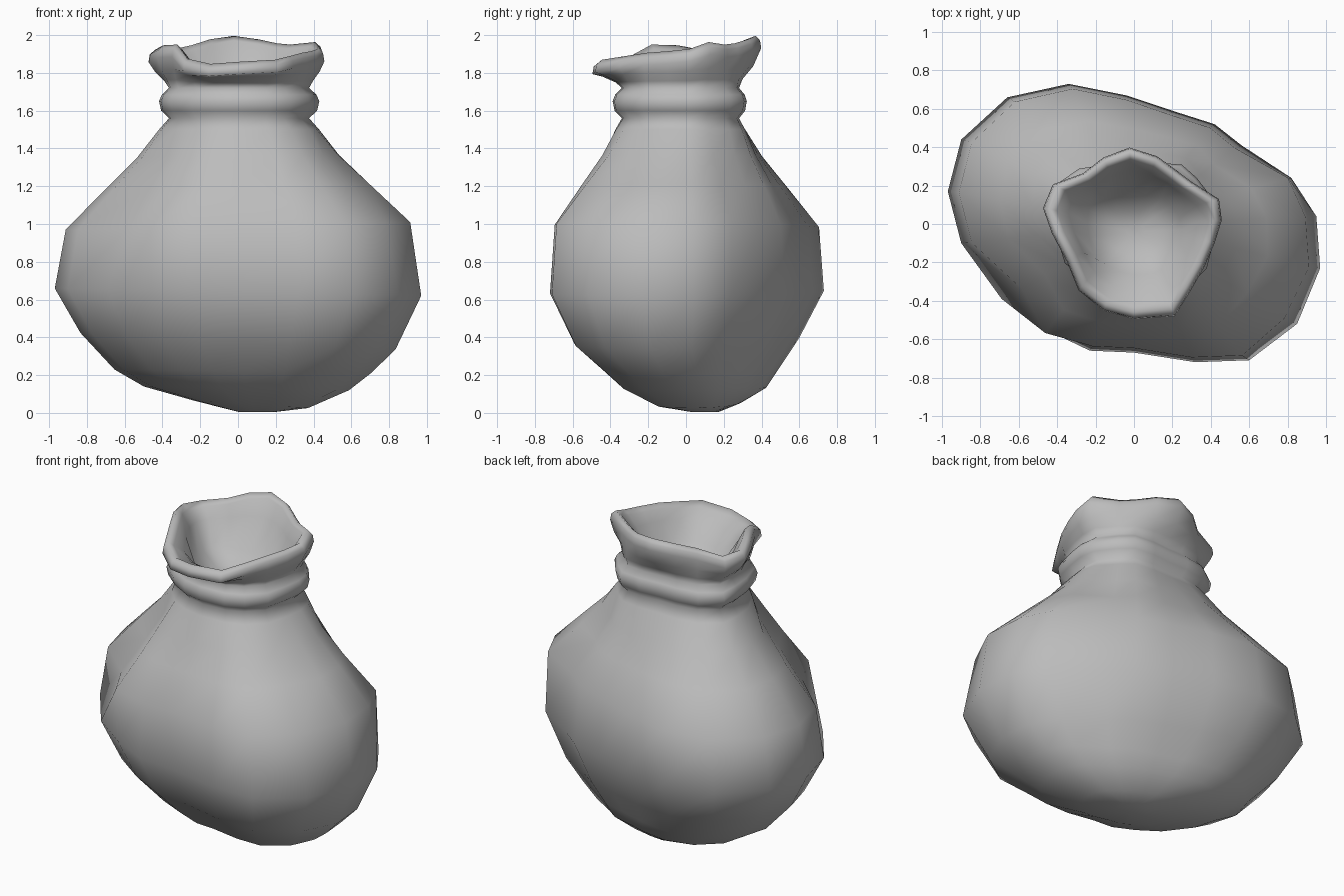
import bpy, bmesh, math
from mathutils import Vector

default_cube = bpy.data.objects.get("Cube")
if default_cube:
    bpy.data.objects.remove(default_cube, do_unlink=True)

# Outlines seen from above, counter-clockwise
BELLY = [(.95, .04), (.82, .24), (.56, .41), (.42, .52), (.2, .59), (-.04, .67),
         (-.34, .73), (-.66, .66), (-.9, .44), (-.97, .17), (-.9, -.1),
         (-.69, -.39), (-.46, -.55), (-.23, -.66), (0, -.67), (.32, -.72),
         (.6, -.71), (.85, -.52), (.97, -.23)]
NECK = [(.39, 0), (.37, .15), (.2, .3), (0, .28), (-.22, .28), (-.37, .2), (-.38, 0),
        (-.32, -.2), (-.15, -.32), (.05, -.36), (.22, -.33), (.35, -.2)]
# The mouth outline also carries the height of the uneven rim
MOUTH = [(.46, 0, 1.92), (.44, .15, 1.97), (.3, .22, 1.95), (.18, .31, 1.96),
         (.04, .41, 2), (-.12, .38, 1.99), (-.25, .27, 1.95), (-.44, .2, 1.91),
         (-.48, .1, 1.92), (-.42, -.07, 1.95), (-.33, -.23, 1.95), (-.27, -.4, 1.84),
         (-.12, -.47, 1.85), (.02, -.5, 1.86), (.22, -.48, 1.87), (.38, -.2, 1.91)]


def sample(outline, angle):
    """Point where a ray from the middle crosses an outline."""
    pts = [Vector(p).to_3d() if len(p) == 2 else Vector(p) for p in outline]
    n = Vector((-math.sin(angle), math.cos(angle), 0))
    d = Vector((math.cos(angle), math.sin(angle), 0))
    for a, b in zip(pts, pts[1:] + pts[:1]):
        da, db = a.dot(n), b.dot(n)
        if da <= 1e-7 and db > 1e-7:
            p = a.lerp(b, -da / (db - da))
            if p.dot(d) > 0:
                return p
    return pts[0].copy()


angles = [math.atan2(y, x) for x, y in BELLY]
belly = [Vector((x, y, 0)) for x, y in BELLY]
neck = [sample(NECK, a) for a in angles]
mouth = [sample(MOUTH, a) for a in angles]
rings = []

# Rounded belly, tilted and off centre underneath:
# height, x scale, y scale, drift, sideways tilt
for z, sx, sy, drift, tilt in ((.005, .1, .1, .1, 0), (.045, .31, .3, .07, -.02),
                               (.13, .56, .52, .045, -.01), (.22, .7, .63, .025, -.01),
                               (.38, .86, .82, 0, -.045), (.64, 1, 1, 0, -.02)):
    rings.append([Vector((p.x * sx + drift, p.y * sy + drift, z + tilt * p.x))
                  for p in belly])

# Shoulders drawn in to the neck, with valleys (below 1) and ridges (above 1)
FOLDS = {2: .96, 11: .89, 12: 1.05, 17: .95}
RIM_OF_BELLY = {1: 1.04, 11: .9, 12: 1.07, 17: .98}
for z, t, folds in ((.99, 0, RIM_OF_BELLY), (1.2, .4, FOLDS),
                    (1.36, .71, FOLDS), (1.5, .92, {11: .95})):
    ring = []
    for i, (b, n) in enumerate(zip(belly, neck)):
        wide = Vector((b.x * .94, b.y * .965, 0))
        p = wide.lerp(n, t) * folds.get(i, 1)
        ring.append(p + Vector((0, 0, z + .02 * b.x * (1 - t))))
    rings.append(ring)

# Gathered neck with a puffed band
for z, s in ((1.56, .97), (1.6, 1.08), (1.65, 1.11), (1.685, 1.07), (1.72, .97)):
    rings.append([n * s + Vector((0, 0, z)) for n in neck])


def flare_ring(t, rise, lift, scale=1):
    """Ring part way from the neck out and up to the rim of the mouth."""
    ring = []
    for n, m in zip(neck, mouth):
        p = n.lerp(Vector((m.x, m.y, 0)), t) * scale
        p.z = 1.73 + (m.z - 1.73) * rise + lift
        ring.append(p)
    return ring


# Flared, thickly rolled lip
rings.append(flare_ring(.15, .15, 0))
rings.append(flare_ring(.65, .4, 0))
rings.append(flare_ring(1, 1, -.065))
rings.append(flare_ring(1, 1, -.025, .985))
rings.append(flare_ring(1, 1, 0, .925))
rings.append(flare_ring(1, 1, -.025, .85))

# Soft bowl inside the mouth
rings.append(flare_ring(.7, .55, 0, .77))
for z, s in ((1.7, .64), (1.63, .37), (1.61, .12)):
    rings.append([n * s + Vector((0, -.04, z)) for n in neck])

# Skin the rings into one closed sack
bm = bmesh.new()
loops = [[bm.verts.new(p) for p in ring] for ring in rings]
count = len(angles)
for low, high in zip(loops, loops[1:]):
    for i in range(count):
        j = (i + 1) % count
        bm.faces.new((low[i], low[j], high[j], high[i]))
bm.faces.new(loops[0][::-1])
bm.faces.new(loops[-1])
bmesh.ops.recalc_face_normals(bm, faces=bm.faces[:])
for face in bm.faces:
    face.smooth = True
mesh = bpy.data.meshes.new("sack")
bm.to_mesh(mesh)
bm.free()

# Plain grey cloth
cloth = bpy.data.materials.new("grey cloth")
cloth.use_nodes = True
GREY = (.5, .5, .5, 1)
cloth.diffuse_color = GREY
for node in cloth.node_tree.nodes:
    if node.type == 'BSDF_PRINCIPLED':
        node.inputs["Base Color"].default_value = GREY
mesh.materials.append(cloth)
sack = bpy.data.objects.new("sack", mesh)
bpy.context.collection.objects.link(sack)
